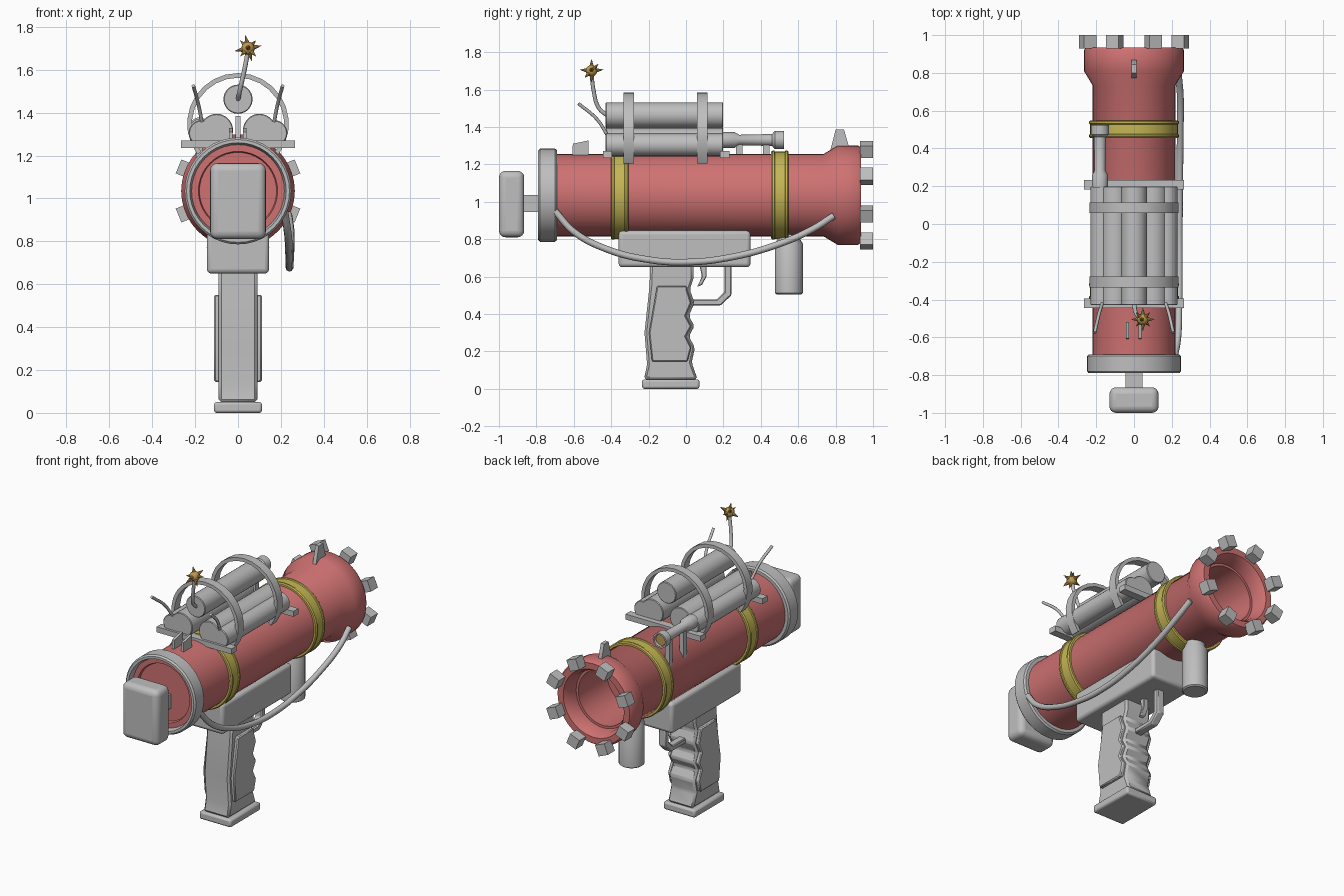
import bpy, bmesh, math
from mathutils import Vector, Matrix

if "Cube" in bpy.data.objects:
    bpy.data.objects.remove(bpy.data.objects["Cube"])

AXIS = 1.035  # height of the barrel axis


def material(name, rgb):
    m = bpy.data.materials.new(name)
    m.diffuse_color = (*rgb, 1)
    m.use_nodes = True
    m.node_tree.nodes["Principled BSDF"].inputs["Base Color"].default_value = m.diffuse_color
    return m


RED = material("faded red", (0.62, 0.165, 0.165))
GREY = material("light grey", (0.52, 0.52, 0.52))
YELLOW = material("mustard yellow", (0.56, 0.47, 0.09))
GOLD = material("antique gold", (0.52, 0.32, 0.08))


def finish(name, bm, mat, bevel=0, segs=2, angle=35):
    bmesh.ops.recalc_face_normals(bm, faces=bm.faces)
    me = bpy.data.meshes.new(name)
    bm.to_mesh(me)
    bm.free()
    me.materials.append(mat)
    ob = bpy.data.objects.new(name, me)
    bpy.context.collection.objects.link(ob)
    if bevel:
        b = ob.modifiers.new("bevel", 'BEVEL')
        b.width, b.segments, b.limit_method = bevel, segs, 'ANGLE'
    bpy.ops.object.select_all(action='DESELECT')
    ob.select_set(True)
    bpy.context.view_layer.objects.active = ob
    bpy.ops.object.shade_smooth_by_angle(angle=math.radians(angle))
    return ob


def box(name, lo, hi, mat=GREY, bevel=0, segs=2):
    lo, hi = Vector(lo), Vector(hi)
    bm = bmesh.new()
    bmesh.ops.create_cube(bm, size=1, matrix=Matrix.Translation((lo + hi) / 2) @ Matrix.Diagonal((*(hi - lo), 1)))
    return finish(name, bm, mat, bevel, segs)


def lathe(name, prof, mat, x=0, z=AXIS, n=40, closed=False, vertical=False, y=0):
    """Spin (position, radius) pairs round a lengthwise or upright axis."""
    bm = bmesh.new()
    rings = []
    for p, r in prof:
        ring = []
        for i in range(n):
            a = 2 * math.pi * i / n
            c, s = r * math.cos(a), r * math.sin(a)
            ring.append(bm.verts.new((x + c, y + s, p) if vertical else (x + c, p, z + s)))
        rings.append(ring)
    pairs = list(zip(rings, rings[1:])) + ([(rings[-1], rings[0])] if closed else [])
    for a, b in pairs:
        for i in range(n):
            j = (i + 1) % n
            bm.faces.new((a[i], a[j], b[j], b[i]))
    if not closed:
        bm.faces.new(rings[0])
        bm.faces.new(rings[-1])
    return finish(name, bm, mat)


def plate(name, pts, x0, x1, bevel=0):
    """Side outline of (y, z) points, thickened from x0 to x1."""
    bm = bmesh.new()
    f = bm.faces.new([bm.verts.new((x0, y, z)) for y, z in pts])
    ext = bmesh.ops.extrude_face_region(bm, geom=[f])
    for v in ext['geom']:
        if isinstance(v, bmesh.types.BMVert):
            v.co.x = x1
    return finish(name, bm, GREY, bevel, 1)


def tube(name, pts, r, smooth=True, res=2):
    """Round tube along a path."""
    cu = bpy.data.curves.new(name, 'CURVE')
    cu.dimensions, cu.bevel_depth, cu.bevel_resolution = '3D', r, res
    cu.use_fill_caps, cu.resolution_u = True, 8
    sp = cu.splines.new('BEZIER' if smooth else 'POLY')
    if smooth:
        sp.bezier_points.add(len(pts) - 1)
        for b, p in zip(sp.bezier_points, pts):
            b.co, b.handle_left_type, b.handle_right_type = p, 'AUTO', 'AUTO'
    else:
        sp.points.add(len(pts) - 1)
        for b, p in zip(sp.points, pts):
            b.co = (*p, 1)
    tmp = bpy.data.objects.new(name, cu)
    bpy.context.collection.objects.link(tmp)
    bpy.context.view_layer.update()
    me = bpy.data.meshes.new_from_object(tmp.evaluated_get(bpy.context.evaluated_depsgraph_get()))
    bpy.data.objects.remove(tmp)
    bm = bmesh.new()
    bm.from_mesh(me)
    bpy.data.meshes.remove(me)
    return finish(name, bm, GREY, angle=50)


# Barrel with stepped rear plate, flared muzzle and open bore
lathe("barrel", [(-0.74, 0.18), (-0.755, 0.185), (-0.755, 0.22), (0.735, 0.22), (0.81, 0.265), (0.92, 0.265),
                 (0.935, 0.255), (0.935, 0.215), (0.90, 0.195), (0.84, 0.19), (0.84, 0.175), (0.55, 0.175)], RED)
lathe("rear_ring", [(-0.79, 0.225), (-0.79, 0.24), (-0.78, 0.249), (-0.70, 0.249), (-0.69, 0.24), (-0.69, 0.215),
                    (-0.75, 0.215)], GREY, closed=True)
for name, y in (("rear_band", -0.355), ("front_band", 0.502)):
    lathe(name, [(y - .047, .215), (y - .047, .232), (y - .04, .238), (y - .03, .238), (y - .026, .233),
                 (y + .026, .233), (y + .03, .238), (y + .04, .238), (y + .047, .232), (y + .047, .215)],
          YELLOW, closed=True)

# Blocks round the muzzle
for k in range(8):
    bm = bmesh.new()
    bmesh.ops.create_cube(bm, size=0.07)
    turn = Matrix.Rotation(math.radians(22.5 + 45 * k), 4, 'Y')
    bm.transform(Matrix.Translation((0, 0.965, AXIS)) @ turn @ Matrix.Translation((0.265, 0, 0)))
    finish("muzzle_block", bm, GREY)

# Rear pad and its stem
box("rear_pad", (-0.13, -1, 0.81), (0.13, -0.865, 1.165), bevel=0.035, segs=4)
box("pad_stem", (-0.045, -0.88, 0.945), (0.045, -0.73, 1.035))

# Sights
plate("front_sight", [(0.76, 1.23), (0.80, 1.385), (0.845, 1.385), (0.875, 1.28), (0.875, 1.23)], -0.012, 0.012)
for x in (-0.034, 0.031):
    plate("rear_sight", [(-0.61, 1.22), (-0.605, 1.31), (-0.52, 1.328), (-0.52, 1.22)], x - .008, x + .008)

# Canister rack
for name, x, z, r in (("top_canister", 0, 1.463, .068), ("inner_canister_left", -.10, 1.318, .077),
                      ("inner_canister_right", .10, 1.318, .077), ("outer_canister_left", -.17, 1.305, .06),
                      ("outer_canister_right", .17, 1.305, .06)):
    lathe(name, [(-0.43, r - .004), (-0.426, r), (0.195, r), (0.199, r - .004)], GREY, x=x, z=z, n=28)
for y in (-0.42, 0.208):
    box("rack_crossbar", (-0.265, y - .025, 1.235), (0.265, y + .025, 1.27))

# Hoops over the canisters
for y in (-0.307, 0.087):
    bm = bmesh.new()
    rows = []
    for i in range(19):
        a = math.radians(-37 + 254 * i / 18)
        rows.append([bm.verts.new((r * math.cos(a), y + d, 1.348 + r * math.sin(a)))
                     for r, d in ((.215, -.028), (.237, -.028), (.237, .028), (.215, .028))])
    for a, b in zip(rows, rows[1:]):
        for j in range(4):
            bm.faces.new((a[j], a[(j + 1) % 4], b[(j + 1) % 4], b[j]))
    bm.faces.new(rows[0])
    bm.faces.new(rows[-1])
    finish("canister_hoop", bm, GREY)

# Spotting scope on posts
lathe("scope", [(0.19, .042), (0.26, .042), (0.285, .028), (0.46, .032), (0.475, .048), (0.525, .048),
                (0.525, .038), (0.505, .036)], GREY, x=-0.18, z=1.33, n=24)
lathe("scope_lens", [(0.506, .036), (0.512, .034)], GOLD, x=-0.18, z=1.33, n=24)
for y in (0.285, 0.43):
    box("scope_post", (-0.195, y - .017, 1.13), (-0.165, y + .017, 1.315))

# Antennas, with a spiked ball on the middle one
tube("middle_antenna", [(0, -.42, 1.46), (.008, -.465, 1.50), (.03, -.495, 1.60), (.047, -.505, 1.69)], .011)
for s in (-1, 1):
    tube("side_antenna", [(s * .168, -.42, 1.355), (s * .185, -.475, 1.44), (s * .208, -.575, 1.525)], .009)
bm = bmesh.new()
ball = Matrix.Translation((.047, -.505, 1.70))
bmesh.ops.create_uvsphere(bm, u_segments=16, v_segments=10, radius=.031, matrix=ball)
for d in ((1, 0, .2), (-1, 0, -.2), (0, 1, .1), (0, -1, .1), (-.2, 0, 1), (.3, 0, -1),
          (.6, .6, .6), (-.6, .6, .6), (.6, -.6, -.6), (-.6, -.6, -.6)):
    rot = Vector(d).to_track_quat('Z', 'Y').to_matrix().to_4x4()
    bmesh.ops.create_cone(bm, segments=8, radius1=.012, radius2=0, depth=.04, cap_ends=True,
                          matrix=ball @ rot @ Matrix.Translation((0, 0, .045)))
finish("spiked_ball", bm, GOLD)

# Lower housing and grip
box("lower_housing", (-0.145, -0.36, 0.65), (0.145, 0.345, 0.845), bevel=0.02, segs=3)
wave = [(.062, .05), (.03, .14), (.048, .22), (.015, .28), (.045, .335), (.015, .39), (.046, .46), (.02, .53),
        (.04, .59), (.04, .68)]
plate("grip", wave + [(-.19, .68), (-.195, .55), (-.222, .30), (-.208, .13), (-.225, .05)], -.09, .09, .012)
panel = [(.008, .145), (.028, .22), (-.002, .28), (.028, .335), (-.002, .39), (.028, .46), (.005, .53), (.005, .55),
         (-.155, .55), (-.198, .30), (-.182, .145)]
for s in (-1, 1):
    plate("grip_panel", panel, s * .08, s * .111, .006)
box("grip_base", (-0.112, -0.235, 0), (0.112, 0.072, 0.05), bevel=0.012)

# Trigger and guard
plate("trigger_guard", [(.243, .67), (.243, .50), (.185, .445), (.02, .445), (.02, .478), (.165, .478), (.205, .517),
                        (.205, .67)], -.025, .025, .006)
plate("trigger", [(.07, .67), (.085, .60), (.06, .545), (.085, .555), (.11, .60), (.11, .67)], -.018, .018, .004)

# Front handle
lathe("front_handle", [(.505, .066), (.512, .075), (.775, .075), (.80, .06), (.86, .06)], GREY, vertical=True,
      y=.55, n=28)

# Slack cable along the right side
tube("side_cable", [(.215, -.70, .95), (.232, -.60, .84), (.238, -.42, .745), (.24, -.2, .69), (.24, .0, .677),
                    (.242, .25, .705), (.245, .5, .775), (.245, .68, .855), (.235, .79, .925)], .018)
